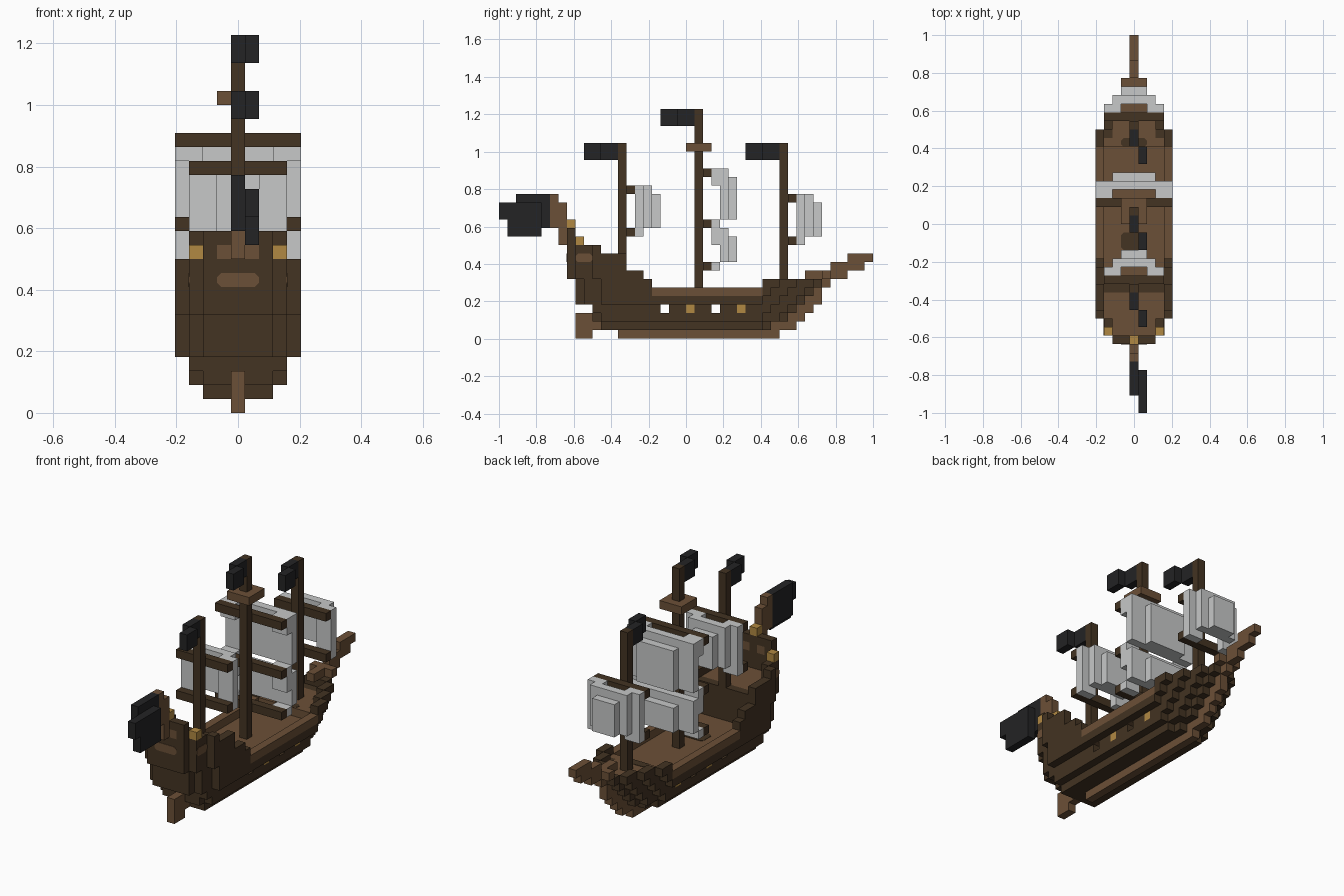
import bpy
import bmesh
from mathutils import Vector

cube = bpy.data.objects.get("Cube")
if cube:
    bpy.data.objects.remove(cube, do_unlink=True)

U = 1 / 22  # block size


def material(name, rgb):
    m = bpy.data.materials.new(name)
    m.use_nodes = True
    m.diffuse_color = (*rgb, 1)
    bsdf = next(n for n in m.node_tree.nodes if n.type == 'BSDF_PRINCIPLED')
    bsdf.inputs["Base Color"].default_value = (*rgb, 1)
    bsdf.inputs["Roughness"].default_value = 0.9
    return m


dark = material("dark_wood", (.056, .033, .016))
brown = material("brown_wood", (.148, .08, .038))
cloth = material("sail_cloth", (.57, .58, .58))
gold = material("lantern_gold", (.44, .25, .055))
black = material("flag_black", (.017, .017, .018))


def point(i, j, k):
    return Vector((i * U, -1 + j * U, k * U))


def add_object(name, bm, mats):
    mesh = bpy.data.meshes.new(name)
    bm.to_mesh(mesh)
    bm.free()
    for m in mats:
        mesh.materials.append(m)
    ob = bpy.data.objects.new(name, mesh)
    bpy.context.scene.collection.objects.link(ob)
    return ob


def blocks(name, cells, mats):
    """Outer skin of a set of blocks; cells maps (i, j, k) to a material slot."""
    bm = bmesh.new()
    for cell, slot in cells.items():
        centre = point(cell[0], cell[1] + .5, cell[2] + .5)
        for axis in range(3):
            for sign in (-1, 1):
                n = Vector((0, 0, 0))
                n[axis] = sign
                if tuple(int(c + d) for c, d in zip(cell, n)) in cells:
                    continue
                a = Vector((0, 0, 0))
                a[(axis + 1) % 3] = 1
                b = n.cross(a)
                quad = [bm.verts.new(centre + (n + s * a + t * b) * U / 2)
                        for s, t in ((-1, -1), (1, -1), (1, 1), (-1, 1))]
                bm.faces.new(quad).material_index = slot
    bmesh.ops.remove_doubles(bm, verts=bm.verts, dist=U / 100)
    return add_object(name, bm, mats)


def box(name, i, j, k, mat):
    """Box over inclusive block ranges."""
    lo = point(i[0] - .5, j[0], k[0])
    hi = point(i[1] + .5, j[1] + 1, k[1] + 1)
    bm = bmesh.new()
    bmesh.ops.create_cube(bm, size=1)
    for v in bm.verts:
        v.co = Vector([(lo[a] + hi[a]) / 2 + v.co[a] * (hi[a] - lo[a]) for a in range(3)])
    return add_object(name, bm, [mat])


def plate(name, centre, a, b, mat):
    """Thin panel with cut corners, spanned by half axes a and b."""
    n = a.cross(b).normalized() * .004
    ca, cb = a.normalized() * U * .3, b.normalized() * U * .3
    bm = bmesh.new()
    ring = []
    for s, t in ((1, 1), (-1, 1), (-1, -1), (1, -1)):
        corner = centre + s * a + t * b
        pair = [corner - t * cb, corner - s * ca]
        ring += pair if s * t > 0 else pair[::-1]
    face = bm.faces.new([bm.verts.new(p - n / 2) for p in ring])
    ext = bmesh.ops.extrude_face_region(bm, geom=[face])
    for v in ext["geom"]:
        if isinstance(v, bmesh.types.BMVert):
            v.co += n
    bmesh.ops.recalc_face_normals(bm, faces=bm.faces)
    return add_object(name, bm, [mat])


# Hull plan: each layer has a first row, a last row and a widest half width
def layer(k):
    first = {1: 12, 2: 11, 3: 10}.get(k, 9 if k < 7 else 8)
    last = {1: 31, 2: 33, 3: 34, 4: 35, 5: 36}.get(k, 37)
    return first, last, {1: 2, 2: 3, 3: 3}.get(k, 4)


def half_width(j, k):
    first, last, widest = layer(k)
    if not first <= j <= last:
        return -1
    stern = [2, 3, 3, 4][min(j - first, 3)]
    bow = [1, 2, 2, 3, 3, 4][min(last - j, 5)]
    return min(widest, stern, bow)


def rail_top(j):
    for end, top in ((8, 12), (11, 10), (14, 9), (16, 7), (17, 6), (30, 5)):
        if j <= end:
            return top
    return 6


def deck_level(j):
    return 8 if j <= 14 else 4 if j <= 30 else 5


hull = {}
for j in range(8, 38):
    for k in range(1, rail_top(j) + 1):
        w = half_width(j, k)
        for i in range(-w, w + 1):
            edge = (abs(i) == w or abs(i) > half_width(j - 1, k)
                    or abs(i) > half_width(j + 1, k))
            deck = deck_level(j)
            port_hole = k == 3 and j in (10, 19, 25)
            if port_hole or (k > deck and not edge):
                continue
            waist_rail = k == 5 and 18 <= j <= 30
            planks = k == deck and not edge and j != 14
            hull[i, j, k] = 1 if waist_rail or planks else 0
for side in (-1, 1):
    hull[side, 8, 11] = 1
    for j in (22, 28):  # cannon muzzles
        hull[side * 3, j, 3] = 2
blocks("hull", hull, [dark, brown, gold])

# Keel, rudder, stem and bowsprit
box("keel", (0, 0), (14, 32), (0, 0), brown)
blocks("rudder", {(0, j, k): 0 for k, end in ((0, 10), (1, 11), (2, 10))
                  for j in range(9, end + 1)}, [brown])
stem = {(0, j, k): 0 for k, end in ((1, 34), (2, 35), (3, 36), (4, 37), (5, 37), (6, 38))
        for j in range(layer(k)[1] + 1, end + 1)}
for k, start, end in ((7, 36, 40), (8, 39, 42), (9, 41, 43)):
    stem.update({(0, j, k): 0 for j in range(start, end + 1)})
stem.update({(i, 38, 7): 0 for i in (-1, 1)})
blocks("stem_and_bowsprit", stem, [brown])

# Stern windows and deck hatches
X, Y, Z = (Vector(v) * U for v in ((1, 0, 0), (0, 1, 0), (0, 0, 1)))
plate("stern_window", point(0, 8, 9.5), X * 1.5, Z * .5, brown)
for side, label in ((-1, "right"), (1, "left")):
    plate("side_window_" + label, point(side * 3.5, 10, 9.5), Y, Z * .5, brown)
    box("stern_lantern_" + label, (side * 3, side * 3), (9, 9), (11, 11), gold)
box("stern_lantern_middle", (0, 0), (8, 8), (13, 13), gold)
plate("waist_hatch", point(0, 20, 5), X * 1.5, Y, dark)
plate("fore_hatch", point(0, 31.5, 6), X * 1.5, Y * .5, dark)

# Ensign staff and ensign
box("staff_lower", (0, 0), (7, 7), (11, 15), brown)
box("staff_upper", (0, 0), (6, 6), (13, 16), brown)
ensign = {(0, j, k): 0 for j in range(2, 6) for k in range(13, 17)}
ensign.update({(1, j, k): 0 for j in range(1, 5) for k in range(12, 16)})
ensign.update({(1, 0, k): 0 for k in (14, 15)})
blocks("ensign", ensign, [black])


def sail(name, w, j, low, high):
    """Billowing sail: edges near the yard, middle pushed forward."""
    cells = {}
    for k in range(low, high + 1):
        for i in range(-w, w + 1):
            inner = abs(i) <= w - 2
            if not inner and (w == 3 or k >= high - 1 or k == low):
                cells[i, j, k] = 0
            if k > low and (w == 4 or abs(i) < w):
                cells[i, j + 1, k] = 0
            if inner and low < k < high:
                cells[i, j + 2, k] = 0
    blocks(name, cells, [cloth])


# Masts with pennants, yards and sails
for label, j, foot, top, w, yards in (("mizzen", 14, 9, 22, 3, (12, 17)),
                                      ("main", 23, 5, 26, 4, (8, 13, 19)),
                                      ("fore", 33, 6, 22, 3, (11, 16))):
    box(label + "_mast", (0, 0), (j, j), (foot, top), dark)
    pennant = {(s, j - 2 * s - d, k): 0 for s in (0, 1) for d in (1, 2)
               for k in (top - 1, top)}
    blocks(label + "_pennant", pennant, [black])
    for n, k in enumerate(yards):
        box(f"{label}_yard_{n + 1}", (-w, w), (j + 1, j + 1), (k, k), dark)
    for n, (low, high) in enumerate(zip(yards, yards[1:])):
        lower_main = w == 4 and n == 0
        sail(f"{label}_sail_{n + 1}", w, j + 2, low, high - 1 if lower_main else high)

# Lookout platform around the main mast
blocks("lookout", {(i, j, 22): 0 for i in (-1, 0, 1) for j in (22, 23, 24)
                   if (i, j) != (0, 23)}, [brown])
